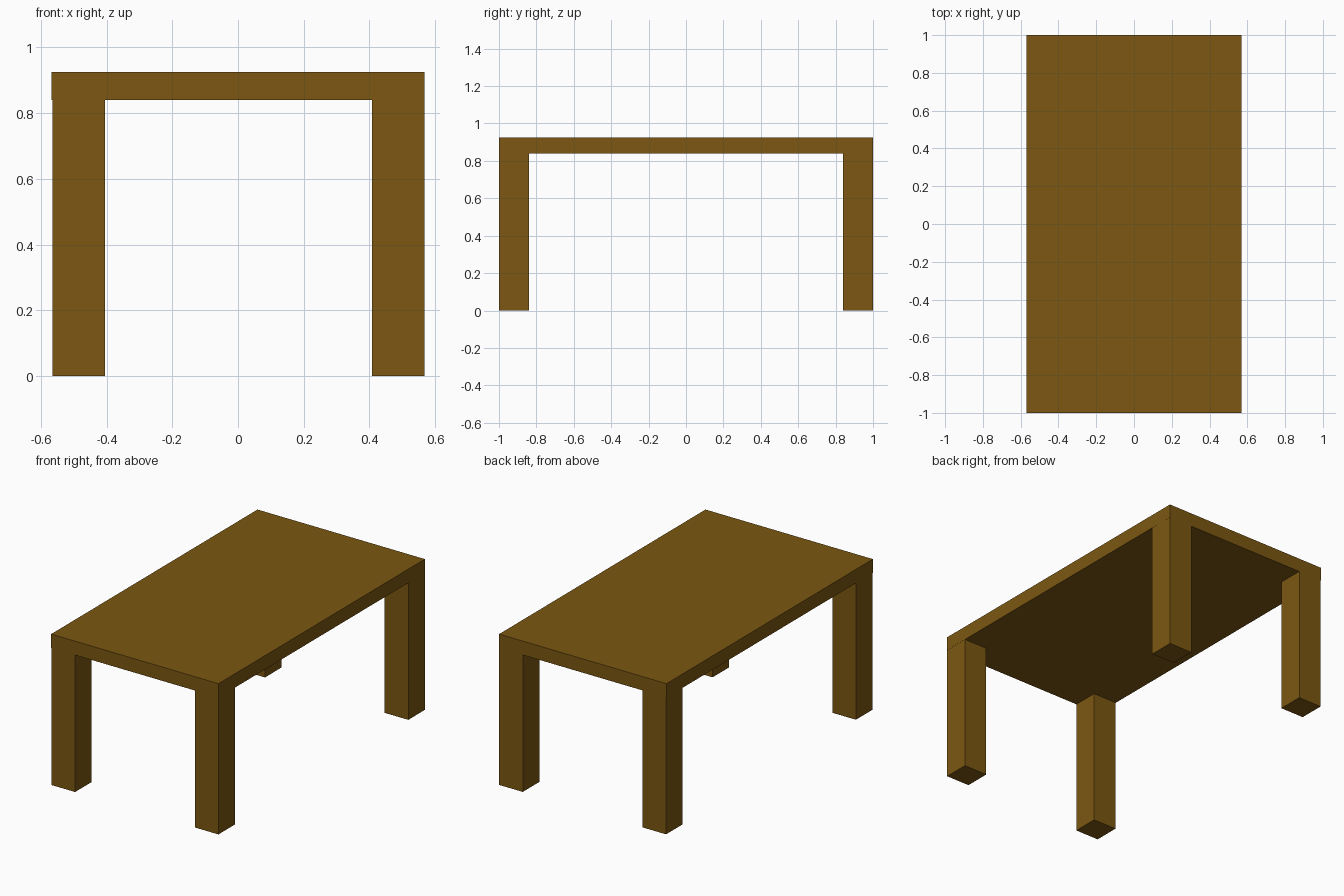
import bpy

if "Cube" in bpy.data.objects:
    bpy.data.objects.remove(bpy.data.objects["Cube"])

WIDTH, LENGTH, HEIGHT = 1.136, 2.0, 0.925
UNDERSIDE = 0.84   # height of the table top's lower face
LEG = 0.16         # square leg thickness

wood = bpy.data.materials.new("brown_wood")
wood.diffuse_color = (0.2, 0.095, 0.006, 1)
wood.use_nodes = True
wood.node_tree.nodes["Principled BSDF"].inputs["Base Color"].default_value = wood.diffuse_color


def box(name, size, centre):
    bpy.ops.mesh.primitive_cube_add(size=1, location=centre)
    obj = bpy.context.object
    obj.name = name
    obj.scale = size
    bpy.ops.object.transform_apply(location=False, rotation=False, scale=True)
    obj.data.materials.append(wood)
    return obj


# Table top slab
box("table_top", (WIDTH, LENGTH, HEIGHT - UNDERSIDE),
    (0, 0, (HEIGHT + UNDERSIDE) / 2))

# Four corner legs; the left pair sits a hair inside the edge
for side, x in (("left", -0.485), ("right", 0.4875)):
    for end, sy in (("front", -1), ("back", 1)):
        y = sy * (LENGTH - LEG) / 2
        box(f"{end}_{side}_leg", (LEG, LEG, UNDERSIDE), (x, y, UNDERSIDE / 2))
